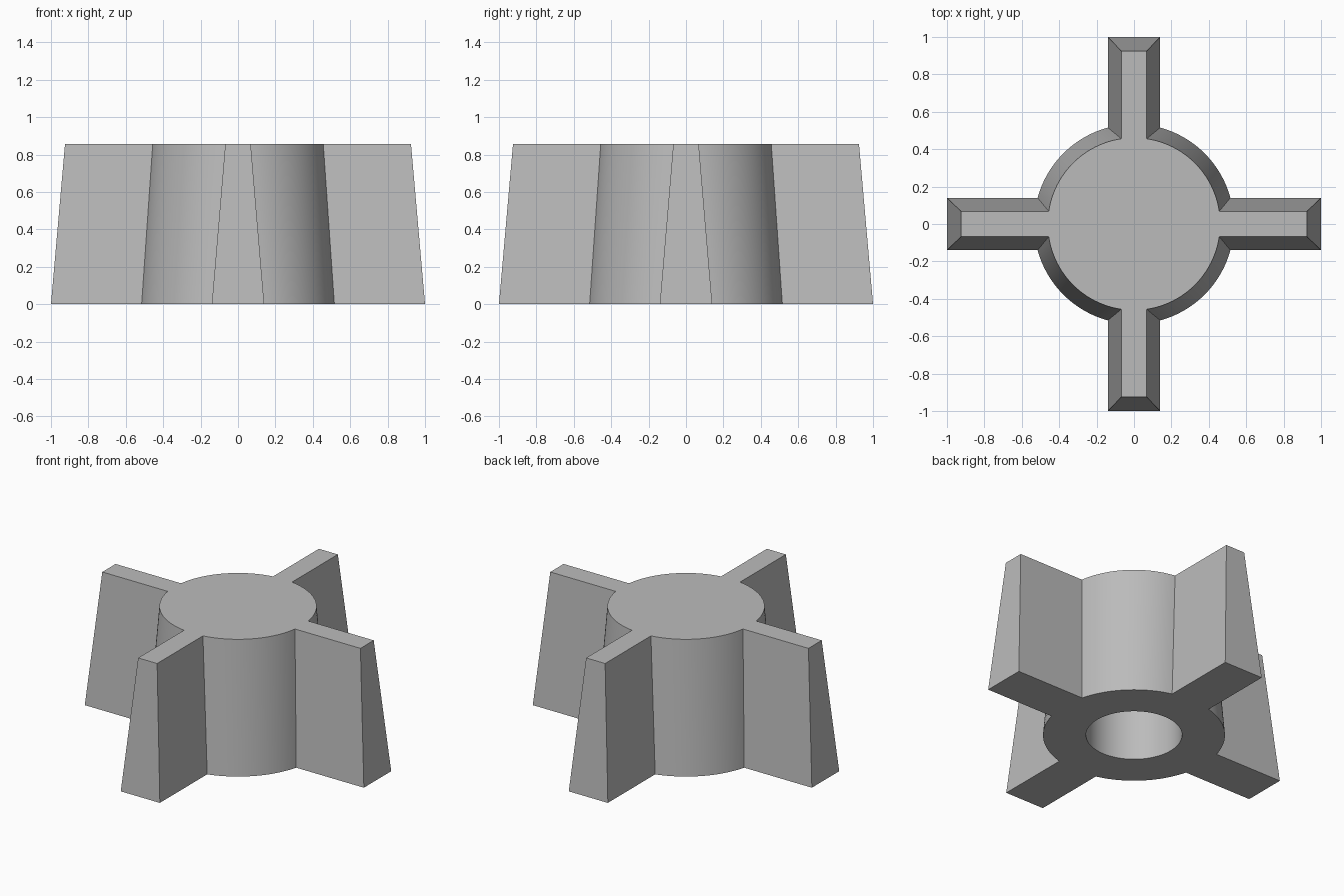
import bpy, bmesh, math
from mathutils import Matrix, Vector

default = bpy.data.objects.get("Cube")
if default:
    bpy.data.objects.remove(default)

HEIGHT = 0.855
ARC_STEPS = 24

grey = bpy.data.materials.new("plain grey")
grey.use_nodes = True
colour = (0.5, 0.5, 0.5, 1)
grey.diffuse_color = colour
grey.node_tree.nodes["Principled BSDF"].inputs["Base Color"].default_value = colour


def outline(reach, half_width, radius, z):
    """Round hub with four fins, one quarter turned four times."""
    start = math.asin(half_width / radius)
    quarter = [Vector((reach, -half_width, z)), Vector((reach, half_width, z))]
    for i in range(ARC_STEPS + 1):
        a = start + (math.pi / 2 - 2 * start) * i / ARC_STEPS
        quarter.append(Vector((radius * math.cos(a), radius * math.sin(a), z)))
    return [Matrix.Rotation(k * math.pi / 2, 3, 'Z') @ p
            for k in range(4) for p in quarter]


# Tapered hub and fins
bm = bmesh.new()
low = [bm.verts.new(p) for p in outline(1, 0.14, 0.534, 0)]
high = [bm.verts.new(p) for p in outline(0.925, 0.068, 0.461, HEIGHT)]
bm.faces.new(low[::-1])
bm.faces.new(high)
for i in range(len(low)):
    j = (i + 1) % len(low)
    bm.faces.new((low[i], low[j], high[j], high[i]))
mesh = bpy.data.meshes.new("finned_hub")
bm.to_mesh(mesh)
bm.free()
mesh.materials.append(grey)
hub = bpy.data.objects.new("finned_hub", mesh)
bpy.context.collection.objects.link(hub)

# Blind round socket in the underside
depth = 0.6
bpy.ops.mesh.primitive_cylinder_add(vertices=96, radius=0.282, depth=2 * depth)
cutter = bpy.context.object
cutter.name = "socket_cutter"
cutter.data.materials.append(grey)
socket = hub.modifiers.new("socket", 'BOOLEAN')
socket.operation = 'DIFFERENCE'
socket.solver = 'EXACT'
socket.object = cutter

bpy.ops.object.select_all(action='DESELECT')
hub.select_set(True)
bpy.context.view_layer.objects.active = hub
bpy.ops.object.modifier_apply(modifier=socket.name)
bpy.data.objects.remove(cutter)
bpy.ops.object.shade_smooth_by_angle(angle=math.radians(30))
